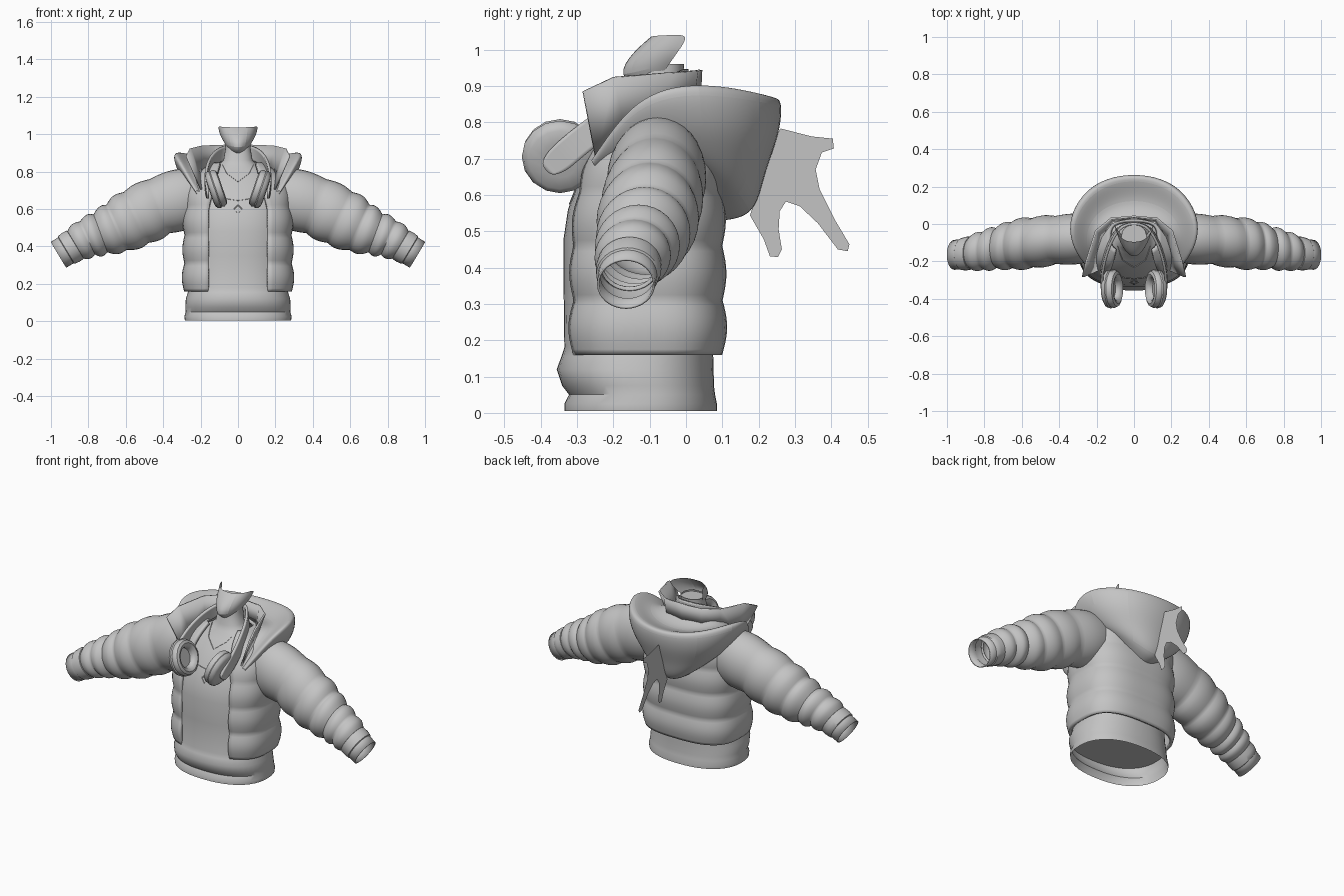
import bpy, bmesh, math
from mathutils import Vector, Matrix

if "Cube" in bpy.data.objects:
    bpy.data.objects.remove(bpy.data.objects["Cube"])

grey = bpy.data.materials.new("soft grey")
grey.diffuse_color = (0.55, 0.55, 0.55, 1)
grey.use_nodes = True
grey.node_tree.nodes["Principled BSDF"].inputs["Base Color"].default_value = grey.diffuse_color


def finish(name, bm, mirror=False, solid=0, subsurf=0, angle=40):
    """Turn a bmesh into a smooth shaded object with optional modifiers."""
    bmesh.ops.recalc_face_normals(bm, faces=bm.faces)
    me = bpy.data.meshes.new(name)
    bm.to_mesh(me)
    bm.free()
    me.materials.append(grey)
    ob = bpy.data.objects.new(name, me)
    bpy.context.collection.objects.link(ob)
    bpy.ops.object.select_all(action='DESELECT')
    ob.select_set(True)
    bpy.context.view_layer.objects.active = ob
    bpy.ops.object.shade_smooth_by_angle(angle=math.radians(angle))
    if mirror:
        m = ob.modifiers.new("mirror", 'MIRROR')
        m.use_clip = True
    if subsurf:
        s = ob.modifiers.new("smooth", 'SUBSURF')
        s.levels = s.render_levels = subsurf
    if solid:
        t = ob.modifiers.new("thickness", 'SOLIDIFY')
        t.thickness = solid
        t.offset = -1
    return ob


def grid(rows, closed=False):
    """Skin a list of equally long point rows."""
    bm = bmesh.new()
    vs = [[bm.verts.new(p) for p in r] for r in rows]
    n = len(rows[0])
    for a, b in zip(vs, vs[1:]):
        for i in range(n if closed else n - 1):
            j = (i + 1) % n
            bm.faces.new((a[i], a[j], b[j], b[i]))
    return bm


def power(v, e):
    return math.copysign(abs(v) ** e, v)


def ring(z, a, b, cy, n, t0=0.0, count=48):
    """Rounded horizontal section; t = 0 is the front, t0 opens the front."""
    pts = []
    for i in range(count):
        f = i / (count if t0 == 0 else count - 1)
        t = t0 + f * (2 * math.pi - 2 * t0)
        pts.append((a * power(math.sin(t), 2 / n),
                    cy - b * power(math.cos(t), 2 / n), z))
    return pts


def puffs(keys, heights, steps=10):
    """Interpolate key tuples; yields the tuple and a bulge amount."""
    out = []
    for k, (p, q) in enumerate(zip(keys, keys[1:])):
        for i in range(steps + (k == len(keys) - 2)):
            s = i / steps
            vals = [u + (v - u) * s for u, v in zip(p, q)]
            out.append((vals, heights[k] * abs(math.sin(math.pi * s))))
    return out


# Shirt, chest and neck: z, half width, half depth, centre y
shirt = [(0.005, .284, .21, -.125), (.025, .287, .21, -.125), (.05, .28, .201, -.121),
         (.075, .282, .209, -.132), (.12, .279, .216, -.14), (.155, .268, .209, -.134),
         (.18, .264, .205, -.13), (.35, .262, .207, -.13), (.48, .262, .207, -.13),
         (.56, .26, .2, -.125), (.65, .25, .18, -.11), (.73, .225, .15, -.092),
         (.79, .18, .115, -.08), (.83, .11, .082, -.075), (.86, .078, .068, -.075),
         (.93, .066, .062, -.07), (.96, .066, .06, -.065)]
finish("shirt", grid([ring(z, a, b, c, 2.3) for z, a, b, c in shirt], True))

# Caps closing the shirt inside the hem and on the neck
for name, args in (("shirt_floor", (.12, .275, .212, -.14, 2.3)),
                   ("neck_cap", (.95, .066, .06, -.066, 2.3))):
    bm = bmesh.new()
    bm.faces.new([bm.verts.new(p) for p in ring(*args)])
    finish(name, bm)

# Quilted open jacket body
rows = []
body = [(.16, .288, .213, -.113), (.31, .287, .213, -.112), (.46, .286, .213, -.113),
        (.61, .285, .203, -.105), (.75, .262, .165, -.085), (.85, .13, .09, -.07)]
for (z, a, b, c), h in puffs(body, (.013, .011, .011, .012, .012)):
    a, b = a + h, b + h
    x0 = .16 if z < .6 else .16 - (z - .6) * .25
    t0 = math.asin(min(1, x0 / a) ** 1.4)
    rows.append(ring(z, a, b, c, 2.8, t0))
finish("jacket_body", grid(rows), solid=.018, angle=60)

# Quilted sleeve: centre x, y, z, radius, depth factor
sleeve = [(.20, -.075, .685, .137, .83), (.42, -.085, .615, .154, .83),
          (.545, -.10, .555, .151, .86), (.65, -.112, .502, .132, .92),
          (.735, -.127, .47, .108, .96), (.805, -.142, .445, .097, 1), (.875, -.155, .407, .08, 1)]
cuff = [(.865, -.155, .412, .075, 1), (.87, -.156, .409, .088, 1), (.895, -.158, .395, .09, 1),
        (.918, -.161, .381, .086, 1), (.921, -.161, .379, .081, 1), (.96, -.165, .355, .08, 1)]


def tube_rows(stations):
    out = []
    for i, (x, y, z, r, d) in enumerate(stations):
        p, q = stations[max(0, i - 5)], stations[min(len(stations) - 1, i + 5)]
        axis = Vector((q[0] - p[0], 0, q[2] - p[2])).normalized()
        up = Vector((-axis.z, 0, axis.x))
        c = Vector((x, y, z))
        out.append([c + up * r * math.cos(t) + Vector((0, r * d * math.sin(t), 0))
                    for t in (2 * math.pi * k / 32 for k in range(32))])
    return out


st = [(v[0], v[1], v[2], v[3] + h, v[4])
      for v, h in puffs(sleeve, (.018, .012, .016, .016, .016, .015))]
finish("sleeves", grid(tube_rows(st), True), mirror=True, angle=60)
finish("cuffs", grid(tube_rows(cuff), True), mirror=True, solid=.006)

# Hood hanging down the back: half rows from the back centre to the front
hood = [
    [(0, .03, .86), (.12, .01, .86), (.19, -.06, .86), (.20, -.15, .80), (.18, -.24, .69)],
    [(0, .13, .81), (.16, .09, .82), (.25, -.01, .85), (.25, -.14, .81), (.20, -.25, .69)],
    [(0, .262, .872), (.21, .21, .895), (.345, .03, .933), (.325, -.14, .89), (.22, -.26, .70)],
    [(0, .285, .85), (.235, .23, .865), (.368, .035, .89), (.335, -.14, .86), (.23, -.26, .69)],
    [(0, .275, .76), (.23, .22, .77), (.345, .04, .81), (.30, -.13, .79), (.22, -.25, .68)],
    [(0, .225, .645), (.18, .19, .68), (.305, .06, .75), (.27, -.12, .75), (.20, -.24, .67)],
    [(0, .20, .515), (.12, .17, .58), (.26, .05, .70), (.25, -.11, .74), (.19, -.23, .67)],
    [(0, .08, .505), (.10, .08, .575), (.23, .03, .70), (.23, -.10, .74), (.18, -.22, .67)],
]
finish("hood", grid(hood), mirror=True, subsurf=3)

# Stiff flared collar inside the hood
collar = [
    [(0, .035, .945), (.12, .025, .943), (.2, -.04, .938), (.25, -.2, .925), (.27, -.285, .885)],
    [(0, .03, .84), (.11, .01, .84), (.17, -.07, .82), (.195, -.17, .77), (.19, -.25, .70)],
]
finish("collar", grid(collar), mirror=True, solid=.01, angle=30)

# Lower face shell: half rows from the chin line to the ear
jaw = [
    [(0, -.098, 1.035), (.055, -.09, 1.038), (.095, -.045, 1.04), (.108, .012, 1.043)],
    [(0, -.15, .995), (.05, -.135, .995), (.088, -.08, .995), (.097, -.022, .995)],
    [(0, -.205, .925), (.04, -.17, .93), (.07, -.1, .945), (.077, -.045, .962)],
    [(0, -.12, .885), (.025, -.11, .895), (.052, -.085, .915), (.064, -.06, .94)],
]
finish("lower_face", grid(jaw), mirror=True, subsurf=2)

# Headphone band around the neck
path = [(0, .012, .91), (.07, -.0, .905), (.118, -.06, .885), (.155, -.14, .85),
        (.178, -.24, .79), (.18, -.32, .725), (.172, -.355, .693), (.168, -.385, .668)]
lean = [(0, .0, 1), (0, -.05, 1), (0, -.25, .95), (0, -.5, .85), (0, -.67, .74),
        (0, -.67, .74), (0, -.67, .74), (0, -.4, .44)]
band = [[Vector(p) + Vector(d) * s for p, d in zip(path, lean)] for s in (-.038, 0, .038)]
finish("headphone_band", grid(band), mirror=True, subsurf=2, solid=.014)

# Ear cup: lathe profile (radius, offset along the inward axis)
profile = [(0, -.03), (.05, -.03), (.085, -.027), (.1, -.017), (.105, 0), (.1, .006),
           (.103, .02), (.095, .036), (.08, .042), (.064, .036), (.056, .022), (.054, .008), (0, .008)]
bm = bmesh.new()
vs = [bm.verts.new((r, 0, h)) for r, h in profile]
es = [bm.edges.new(e) for e in zip(vs, vs[1:])]
bmesh.ops.spin(bm, geom=vs + es, axis=(0, 0, 1), cent=(0, 0, 0),
               angle=2 * math.pi, steps=16, use_duplicate=False)
bmesh.ops.remove_doubles(bm, verts=bm.verts, dist=.0005)
tilt = Matrix.Rotation(math.radians(-71), 4, 'Y')
bm.transform(Matrix.Translation((.124, -.347, .705)) @ tilt)
finish("ear_cups", bm, mirror=True)

# Flat ribbon-like tail on the hood
outline = [(.26, .783), (.346, .761), (.404, .755), (.407, .728), (.374, .717), (.357, .67),
           (.368, .615), (.409, .533), (.45, .464), (.445, .445), (.418, .45), (.363, .522),
           (.313, .569), (.275, .582), (.258, .555), (.255, .505), (.264, .45), (.253, .429),
           (.231, .431), (.214, .478), (.176, .544), (.2, .615), (.21, .7)]
bm = bmesh.new()
bm.faces.new([bm.verts.new((0, y, z)) for y, z in outline])
finish("hood_tail", bm)


# Neckline and pendant: thin cords lying on the chest
def chest_y(x, z):
    for p, q in zip(shirt, shirt[1:]):
        if p[0] <= z <= q[0]:
            s = (z - p[0]) / (q[0] - p[0])
            a, b, c = (p[k] + (q[k] - p[k]) * s for k in (1, 2, 3))
            return c - b * (1 - min(1, abs(x) / a) ** 2.3) ** (1 / 2.3)


def cord(name, pts, r):
    rows = []
    for p, q in zip(pts, pts[1:]):
        rows += [(p[0] + (q[0] - p[0]) * i / 8, p[1] + (q[1] - p[1]) * i / 8) for i in range(8)]
    rows.append(pts[-1])
    bm = grid([[(x + r * math.cos(k * math.pi / 3), chest_y(x, z) + r * math.sin(k * math.pi / 3), z
                 + r * math.cos(k * math.pi / 3)) for k in range(6)] for x, z in rows], True)
    finish(name, bm, mirror=True)


cord("neckline", [(.085, .84), (.06, .79), (0, .745)], .003)
cord("necklace", [(.09, .665), (.05, .652), (0, .645)], .002)
cord("pendant", [(0, .622), (.022, .6), (0, .575)], .003)
